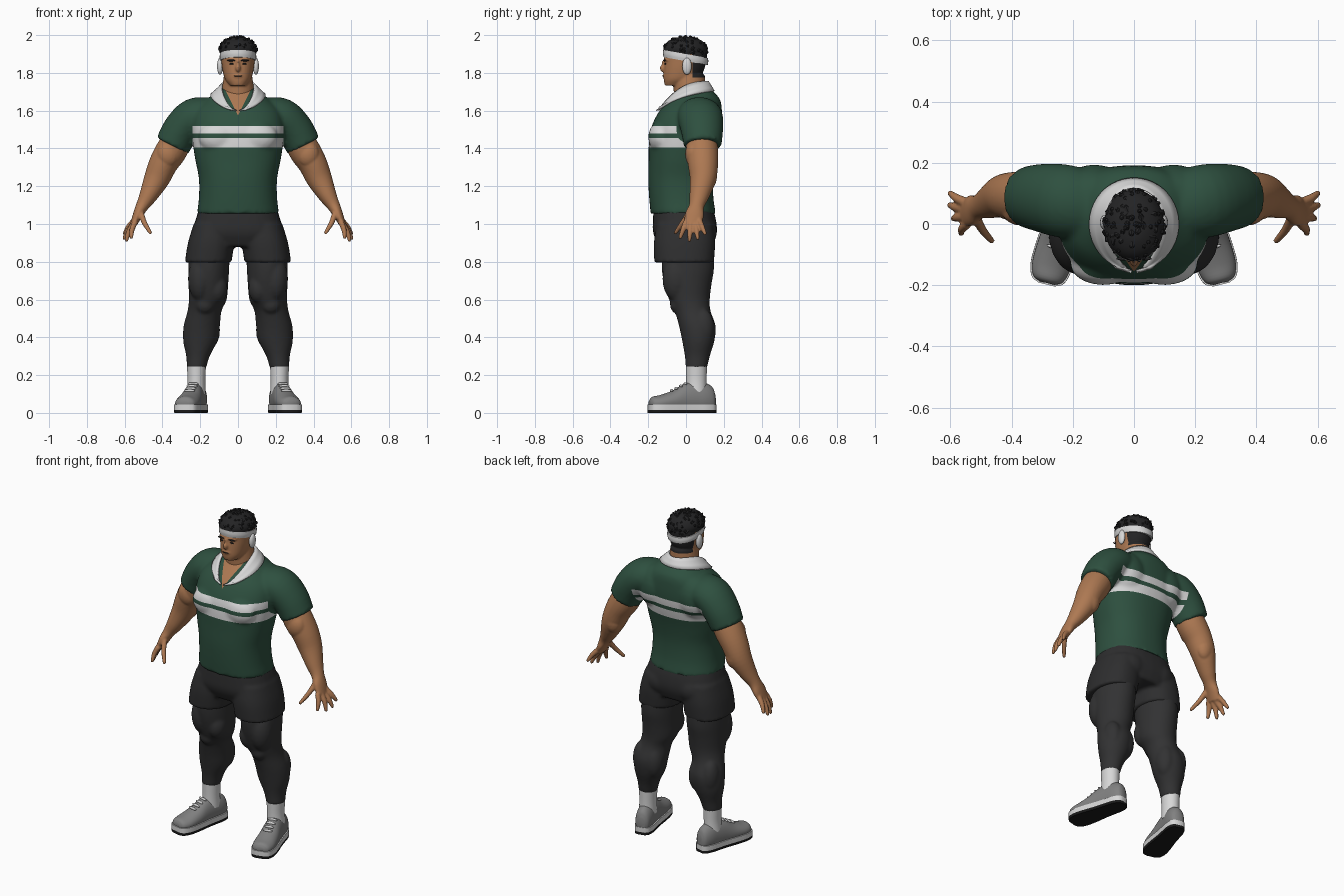
import bpy, bmesh, math, random
from mathutils import Vector, Matrix

random.seed(4)
cube = bpy.data.objects.get("Cube")
if cube:
    bpy.data.objects.remove(cube)

X, Y, Z = Vector((1, 0, 0)), Vector((0, 1, 0)), Vector((0, 0, 1))
SIDES = (("left", 1), ("right", -1))


def material(name, *rgb):
    m = bpy.data.materials.new(name)
    m.use_nodes = True
    m.diffuse_color = (*rgb, 1)
    bsdf = m.node_tree.nodes["Principled BSDF"]
    bsdf.inputs["Base Color"].default_value = (*rgb, 1)
    bsdf.inputs["Roughness"].default_value = .8
    return m


green = material("shirt green", .027, .08, .05)
white = material("cloth white", .68, .68, .68)
skin = material("skin", .42, .19, .085)
black = material("shorts black", .027, .027, .028)
legging = material("legging black", .032, .032, .033)
hair = material("hair black", .017, .017, .018)
grey = material("shoe grey", .22, .22, .22)
rubber = material("rubber black", .01, .01, .01)


def interpolate(rows, steps=4):
    """Smooth curve through rows of (x, y, z, radius, radius)."""
    p = [Vector(r) for r in rows]
    p = [2 * p[0] - p[1]] + p + [2 * p[-1] - p[-2]]
    out = []
    for a, b, c, d in zip(p, p[1:], p[2:], p[3:]):
        for j in range(steps):
            t = j / steps
            out.append((2 * b + (c - a) * t + (2 * a - 5 * b + 4 * c - d) * t * t
                        + (3 * b - 3 * c + d - a) * t ** 3) / 2)
    return out + [p[-2]]


def tube(bm, rows, s=1, axes=None, power=2, n=32):
    """Loft of superellipse rings; s=-1 mirrors it. Returns its vertices."""
    path = interpolate(rows)
    rings = []
    for i, r in enumerate(path):
        c = Vector(r[:3])
        if axes:
            u, v = axes
        else:
            t = Vector(path[min(i + 1, len(path) - 1)][:3]) - Vector(path[max(i - 1, 0)][:3])
            t.normalize()
            u = Y.cross(t).normalized()
            v = t.cross(u)
        ring = []
        for k in range(n):
            a = math.tau * k / n
            ca, sa = math.cos(a), math.sin(a)
            q = c + u * math.copysign(abs(ca) ** (2 / power), ca) * r[3] \
                + v * math.copysign(abs(sa) ** (2 / power), sa) * r[4]
            ring.append(bm.verts.new((q.x * s, q.y, q.z)))
        rings.append(ring)
    for a, b in zip(rings, rings[1:]):
        for k in range(n):
            bm.faces.new((a[k], a[k - 1], b[k - 1], b[k]))
    bm.faces.new(rings[0])
    bm.faces.new(rings[-1])
    return [v for ring in rings for v in ring]


def blob(bm, loc, scale, s=1):
    """Ellipsoid."""
    m = Matrix.LocRotScale(Vector((loc[0] * s, *loc[1:])), None, Vector(scale))
    bmesh.ops.create_uvsphere(bm, u_segments=20, v_segments=12, radius=1, matrix=m)


def finish(name, bm, mats, rule=None, cuts=(), voxel=0, smooth=4, thickness=0):
    """Turn a bmesh into an object: fuse its shapes, cut colour edges, paint."""
    bmesh.ops.recalc_face_normals(bm, faces=bm.faces[:])
    me = bpy.data.meshes.new(name)
    bm.to_mesh(me)
    bm.free()
    ob = bpy.data.objects.new(name, me)
    bpy.context.collection.objects.link(ob)
    if voxel:
        mod = ob.modifiers.new("fuse", 'REMESH')
        mod.mode, mod.voxel_size = 'VOXEL', voxel
        mod = ob.modifiers.new("soften", 'SMOOTH')
        mod.factor, mod.iterations = .5, smooth
        fused = ob.evaluated_get(bpy.context.evaluated_depsgraph_get())
        me = bpy.data.meshes.new_from_object(fused)
        ob.modifiers.clear()
        ob.data = me
    me.materials.clear()
    for m in mats:
        me.materials.append(m)
    bm = bmesh.new()
    bm.from_mesh(me)
    for co, no in cuts:
        bmesh.ops.bisect_plane(bm, geom=bm.verts[:] + bm.edges[:] + bm.faces[:],
                               plane_co=co, plane_no=no)
    for f in bm.faces:
        f.material_index = rule(f.calc_center_median()) if rule else 0
    bm.to_mesh(me)
    bm.free()
    if thickness:
        ob.modifiers.new("thickness", 'SOLIDIFY').thickness = thickness
    bpy.ops.object.select_all(action='DESELECT')
    ob.select_set(True)
    bpy.context.view_layer.objects.active = ob
    bpy.ops.object.shade_smooth_by_angle(angle=math.radians(50))
    return ob


# Shirt: torso, chest and back muscles, sleeves
bm = bmesh.new()
tube(bm, [(0, -.015, 1.055, .217, .172), (0, -.025, 1.14, .207, .17), (0, -.028, 1.24, .207, .172),
          (0, -.02, 1.34, .226, .178), (0, -.008, 1.44, .241, .188), (0, .005, 1.52, .245, .186),
          (0, .025, 1.6, .225, .165), (0, .045, 1.66, .165, .135), (0, .045, 1.7, .11, .1),
          (0, .04, 1.72, .09, .085)], axes=(X, Y), power=2.3, n=48)
for _, s in SIDES:
    blob(bm, (.1, -.13, 1.46), (.11, .07, .085), s)
    blob(bm, (.13, .1, 1.54), (.11, .095, .13), s)
    tube(bm, [(.14, .06, 1.58, .09, .11), (.23, .075, 1.565, .102, .12),
              (.3, .085, 1.5, .098, .112), (.347, .088, 1.415, .094, .1)], s)
STRIPES = ((1.405, 1.455), (1.478, 1.52))
V_LOW, V_SLOPE = 1.575, .5


def shirt_rule(c):
    if c.y < 0 and abs(c.x) < (c.z - V_LOW) * V_SLOPE:
        return 2
    return int(abs(c.x) < .24 and any(a < c.z < b for a, b in STRIPES))


cuts = [((0, 0, z), Z) for pair in STRIPES for z in pair]
cuts += [((s * .24, 0, 0), X) for _, s in SIDES]
cuts += [((0, 0, V_LOW), (1, 0, s * V_SLOPE)) for _, s in SIDES]
finish("shirt", bm, [green, white, skin], shirt_rule, cuts, voxel=.011)

# Open collar folded over the neckline
bm = bmesh.new()
rows = []
for i in range(41):
    w = i / 20 - 1
    a, b = [math.copysign(g + (math.pi - g) * (1 - abs(w)), w) for g in (.06, .36)]
    fa, fb = (1 + math.cos(a)) / 2, (1 + math.cos(b)) / 2
    top = Vector((.09 * math.sin(a), -.015 - .135 * math.cos(a), 1.757 - .155 * fa ** 2.5))
    low = Vector((.147 * math.sin(b), -.152 * math.cos(b), 1.705 - .09 * fb ** 2))
    rows.append([bm.verts.new(top.lerp(low, t / 3)) for t in range(4)])
for p, q in zip(rows, rows[1:]):
    for k in range(3):
        bm.faces.new((p[k], p[k + 1], q[k + 1], q[k]))
finish("collar", bm, [white], thickness=.012)

# Shorts
bm = bmesh.new()
tube(bm, [(0, -.015, 1.09, .203, .155), (0, -.008, 1.02, .225, .167), (0, -.005, .95, .24, .168),
          (0, 0, .88, .2, .14)], axes=(X, Y), power=2.5)
for _, s in SIDES:
    blob(bm, (.1, .07, .96), (.1, .095, .09), s)
    tube(bm, [(.125, -.005, 1, .11, .15), (.143, -.008, .9, .122, .162),
              (.158, -.01, .795, .124, .158)], s, axes=(X, Y), power=2.3)
finish("shorts", bm, [black], voxel=.011, smooth=3)

for side, s in SIDES:
    # Leggings with thigh, knee and calf muscles
    bm = bmesh.new()
    tube(bm, [(.15, .01, .86, .108, .138), (.155, .01, .76, .108, .138), (.157, .01, .68, .105, .125),
              (.16, .018, .6, .1, .108), (.177, .035, .54, .09, .095), (.192, .06, .46, .096, .097),
              (.2, .065, .38, .09, .085), (.212, .06, .3, .062, .066), (.22, .055, .235, .051, .056)],
         s, axes=(X, Y))
    blob(bm, (.2, -.05, .71), (.065, .075, .12), s)
    blob(bm, (.11, -.045, .66), (.055, .06, .08), s)
    blob(bm, (.175, -.045, .575), (.05, .04, .05), s)
    blob(bm, (.15, .09, .44), (.055, .06, .1), s)
    blob(bm, (.235, .09, .45), (.05, .06, .1), s)
    finish(side + "_legging", bm, [legging], voxel=.009)

    # Sock
    bm = bmesh.new()
    tube(bm, [(.222, .055, .1, .05, .055), (.22, .055, .17, .047, .054), (.22, .055, .245, .05, .056)],
         s, axes=(X, Y))
    finish(side + "_sock", bm, [white])

    # Shoe: upper, laces, two-layer sole, toes turned out
    turn = Matrix.Translation((.225 * s, .05, 0)) @ Matrix.Rotation(s * .24, 4, 'Z')
    foot = [(0, -.25, .05, .025, .015), (0, -.235, .05, .05, .035), (0, -.19, .052, .063, .043),
            (0, -.12, .06, .061, .06), (0, -.06, .07, .055, .085), (0, 0, .075, .052, .092),
            (0, .05, .075, .05, .085), (0, .09, .068, .04, .07), (0, .106, .06, .022, .04)]
    bm = bmesh.new()
    for v in tube(bm, foot, s, axes=(X, Z)):
        v.co.z = max(v.co.z, .03)
    bm.transform(turn)
    finish(side + "_shoe", bm, [grey])
    bm = bmesh.new()
    for v in tube(bm, [(x, y * 1.02, .024, r * 1.08, .04) for x, y, _, r, _ in foot], s,
                  axes=(X, Z), power=5):
        v.co.z = min(max(v.co.z, 0), .045)
    bm.transform(turn)
    finish(side + "_sole", bm, [white, rubber], lambda c: int(c.z < .016), [((0, 0, .016), Z)])
    bm = bmesh.new()
    for i in range(4):
        blob(bm, (0, -.13 + .025 * i, .118 + .012 * i), (.03, .007, .008))
    bm.transform(turn)
    finish(side + "_laces", bm, [white])

    # Arm with biceps, forearm, palm and spread fingers
    bm = bmesh.new()
    tube(bm, [(.3, .08, 1.48, .075, .08), (.352, .085, 1.39, .083, .085), (.395, .09, 1.32, .076, .08),
              (.43, .09, 1.24, .068, .07), (.475, .07, 1.15, .048, .052), (.507, .056, 1.095, .034, .04),
              (.53, .045, 1.05, .026, .05), (.552, .035, 1, .018, .045)], s)
    blob(bm, (.37, .04, 1.37), (.06, .045, .07), s)
    blob(bm, (.415, .12, 1.26), (.055, .045, .08), s)
    fingers = [((.548, .07, 1.02), (.6, .1, .95)), ((.555, .05, 1), (.602, .062, .925)),
               ((.555, .025, 1), (.59, .018, .915)), ((.545, 0, 1.01), (.565, -.03, .93)),
               ((.515, .02, 1.06), (.465, -.055, .955))]
    for base, tip in fingers:
        a, b = Vector(base), Vector(tip)
        mid = a.lerp(b, .5) + X * .006
        tube(bm, [(*a, .016, .016), (*mid, .014, .014), (*b, .01, .01)], s, n=16)
        blob(bm, tip, (.01, .01, .01), s)
    finish(side + "_arm", bm, [skin], voxel=.006, smooth=2)

    # Ear cover, eyebrow and eye
    bm = bmesh.new()
    blob(bm, (.095, .005, 1.835), (.016, .025, .045), s)
    finish(side + "_ear_cover", bm, [white])
    bm = bmesh.new()
    blob(bm, (.036, -.113, 1.866), (.022, .006, .005), s)
    blob(bm, (.034, -.11, 1.848), (.012, .005, .004), s)
    finish(side + "_eye_and_brow", bm, [hair])

# Head and neck, cropped hair at the back
bm = bmesh.new()
tube(bm, [(0, -.06, 1.733, .042, .052), (0, -.03, 1.765, .068, .088), (0, -.012, 1.81, .081, .105),
          (0, -.004, 1.86, .088, .11), (0, 0, 1.91, .09, .112), (0, 0, 1.95, .075, .095)],
     axes=(X, Y), power=2.2)
tube(bm, [(0, .03, 1.6, .09, .09), (0, .02, 1.7, .086, .085), (0, .015, 1.79, .074, .085)], axes=(X, Y))
blob(bm, (0, -.117, 1.825), (.014, .022, .022))
blob(bm, (0, -.112, 1.847), (.009, .016, .03))
blob(bm, (0, -.1, 1.87), (.06, .017, .011))
blob(bm, (0, -.112, 1.784), (.026, .012, .012))
finish("head", bm, [skin, hair], lambda c: int(c.y > .035 and c.z > 1.775),
       [((0, .035, 0), Y), ((0, 0, 1.775), Z)], voxel=.006, smooth=2)
bm = bmesh.new()
blob(bm, (0, -.121, 1.784), (.022, .005, .003))
finish("mouth_line", bm, [rubber])

# Headband, lower at the back
bm = bmesh.new()
for v in tube(bm, [(0, -.002, 1.862, .094, .117), (0, -.002, 1.88, .097, .12), (0, -.002, 1.9, .096, .119)],
              axes=(X, Y), power=2.1):
    v.co.z -= .18 * v.co.y
finish("headband", bm, [white])

# Curly hair above the band
bm = bmesh.new()
tube(bm, [(0, -.003, 1.89, .09, .11), (0, -.004, 1.93, .098, .116), (0, -.004, 1.965, .08, .095),
          (0, -.004, 1.985, .045, .055), (0, -.004, 1.989, .012, .015)], axes=(X, Y))
for i in range(170):
    d = Vector([random.gauss(0, 1) for _ in range(3)]).normalized()
    p = Vector((d.x * .097, d.y * .114 - .004, 1.918 + d.z * .072))
    if p.z > 1.915 - .18 * p.y:
        lean = (d + .6 * Vector([random.uniform(-1, 1) for _ in range(3)])).to_track_quat('Z', 'Y')
        bmesh.ops.create_cone(bm, cap_ends=True, segments=6, radius1=.015, radius2=.004, depth=.02,
                              matrix=Matrix.LocRotScale(p, lean, None))
finish("curly_hair", bm, [hair])
